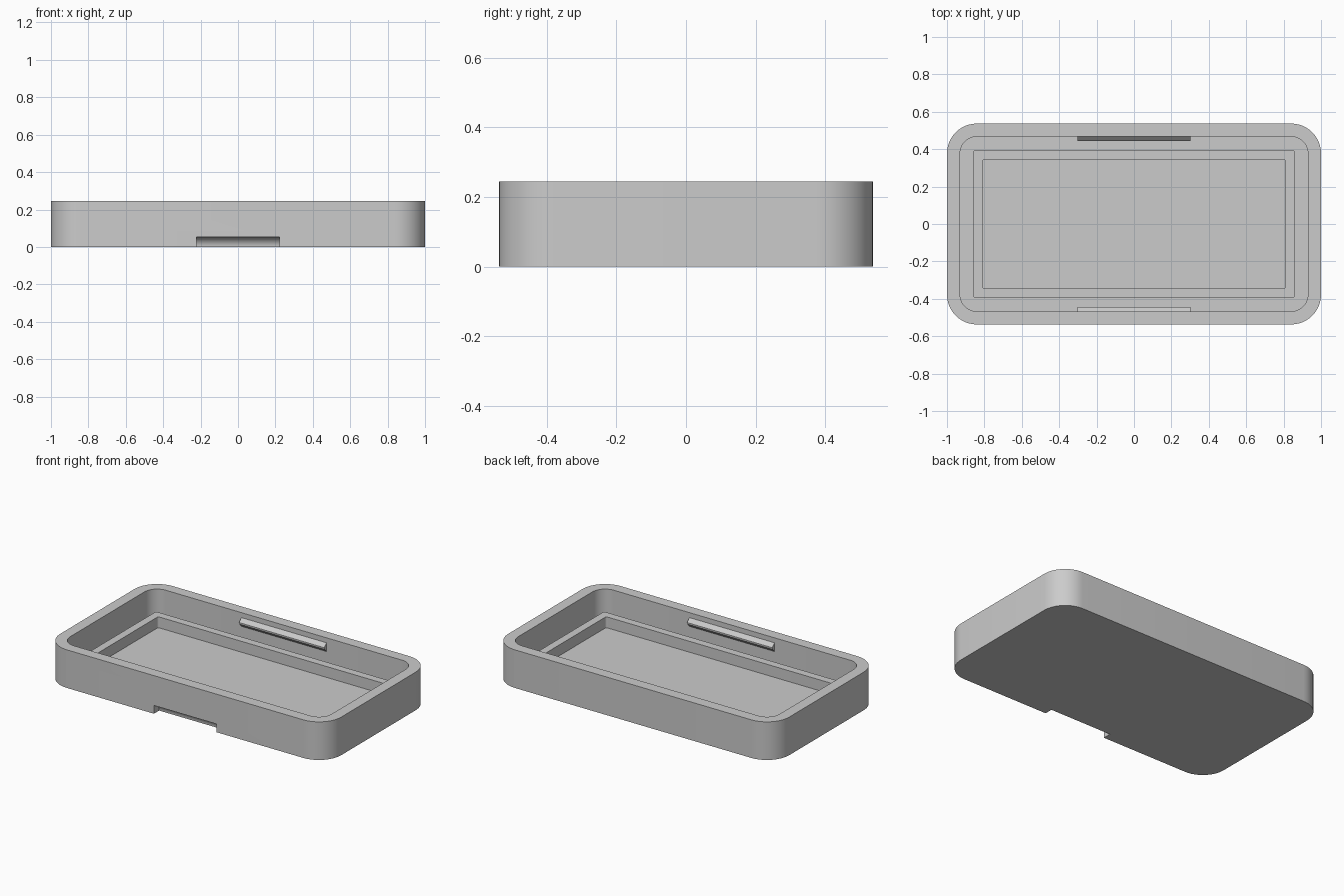
import bpy, bmesh, math

if "Cube" in bpy.data.objects:
    bpy.data.objects.remove(bpy.data.objects["Cube"])

grey = bpy.data.materials.new("plain grey")
grey.diffuse_color = (0.6, 0.6, 0.6, 1)
grey.use_nodes = True
grey.node_tree.nodes["Principled BSDF"].inputs["Base Color"].default_value = grey.diffuse_color


def make_object(name, bm):
    bmesh.ops.recalc_face_normals(bm, faces=bm.faces)
    mesh = bpy.data.meshes.new(name)
    bm.to_mesh(mesh)
    bm.free()
    mesh.materials.append(grey)
    obj = bpy.data.objects.new(name, mesh)
    bpy.context.collection.objects.link(obj)
    return obj


def rounded_loop(bm, hx, hy, r, z, seg=12):
    """Ring of vertices around a rounded rectangle of half sizes hx, hy."""
    ring = []
    for q, (sx, sy) in enumerate([(1, 1), (-1, 1), (-1, -1), (1, -1)]):
        for i in range(seg + 1):
            a = math.pi / 2 * (q + i / seg)
            ring.append(bm.verts.new((sx * (hx - r) + r * math.cos(a),
                                      sy * (hy - r) + r * math.sin(a), z)))
    return ring


def prism(name, profile, half):
    """Extrude a (y, z) profile along x."""
    bm = bmesh.new()
    ends = [[bm.verts.new((s * half, y, z)) for y, z in profile] for s in (-1, 1)]
    for ring in ends:
        bm.faces.new(ring)
    n = len(profile)
    for i in range(n):
        j = (i + 1) % n
        bm.faces.new((ends[0][i], ends[0][j], ends[1][j], ends[1][i]))
    return make_object(name, bm)


def smooth(obj):
    bpy.ops.object.select_all(action='DESELECT')
    obj.select_set(True)
    bpy.context.view_layer.objects.active = obj
    bpy.ops.object.shade_smooth_by_angle(angle=math.radians(30))


# Tray: outer wall, rim, groove, raised inner lip and floor
TOP, LIP, FLOOR = 0.245, 0.13, 0.06
bm = bmesh.new()
sections = [
    (1.0, 0.537, 0.16, 0), (1.0, 0.537, 0.16, TOP),
    (0.93, 0.467, 0.09, TOP), (0.93, 0.467, 0.09, FLOOR),
    (0.86, 0.395, 0.015, FLOOR), (0.86, 0.395, 0.015, LIP),
    (0.81, 0.345, 0.012, LIP), (0.81, 0.345, 0.012, FLOOR),
]
rings = [rounded_loop(bm, *s) for s in sections]
for lo, hi in zip(rings, rings[1:]):
    for i in range(len(lo)):
        j = (i + 1) % len(lo)
        bm.faces.new((lo[i], lo[j], hi[j], hi[i]))
bm.faces.new(rings[0])
bm.faces.new(rings[-1])
tray = make_object("tray", bm)

# Thumb notch: concave quarter-round cut in the lower front edge
R = 0.053
arc = [(-0.537 + R * math.cos(a), R * math.sin(a))
       for a in (math.pi / 2 * i / 12 for i in range(13))]
cutter = prism("notch_cutter",
               arc + [(-0.6, R), (-0.6, -0.05), (-0.537 + R, -0.05)], 0.222)
cutter.hide_render = True
cutter.hide_viewport = True
cut = tray.modifiers.new("thumb notch", 'BOOLEAN')
cut.operation = 'DIFFERENCE'
cut.solver = 'EXACT'
cut.object = cutter
bpy.context.view_layer.objects.active = tray
bpy.ops.object.modifier_apply(modifier=cut.name)
bpy.data.objects.remove(cutter)
smooth(tray)

# Snap ridges on the front and back inner walls
for name, s in (("front_snap_ridge", -1), ("back_snap_ridge", 1)):
    prism(name, [(s * 0.469, 0.215), (s * 0.444, 0.19),
                 (s * 0.444, 0.18), (s * 0.469, 0.155)], 0.303)
